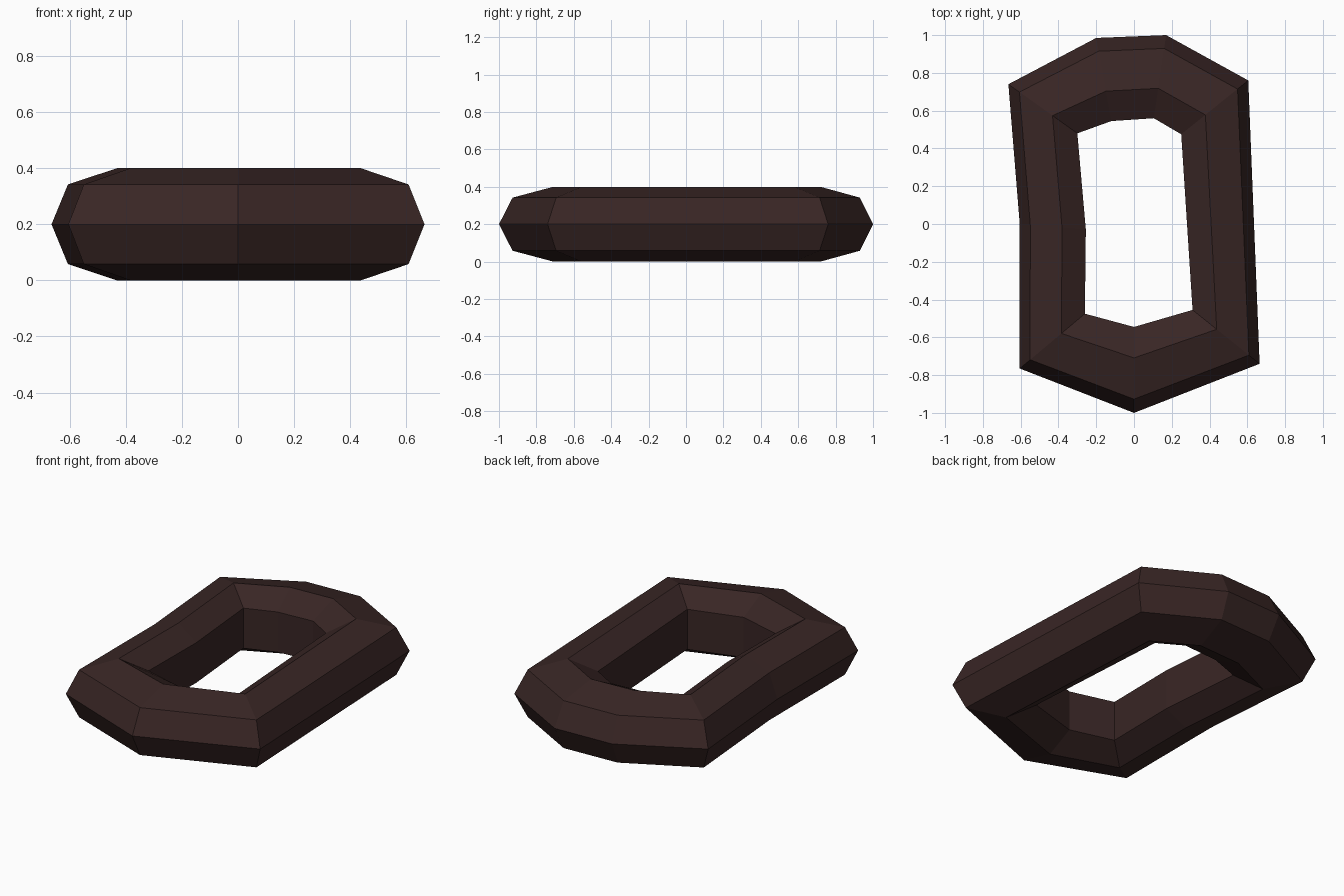
import bpy
import bmesh
from mathutils import Vector

cube = bpy.data.objects.get("Cube")
if cube:
    bpy.data.objects.remove(cube, do_unlink=True)

# Dark iron colour
iron = bpy.data.materials.new("dark_brown_iron")
iron.use_nodes = True
color = (0.040, 0.019, 0.018, 1.0)
iron.diffuse_color = color
shader = next(n for n in iron.node_tree.nodes if n.type == 'BSDF_PRINCIPLED')
shader.inputs["Base Color"].default_value = color
shader.inputs["Roughness"].default_value = 0.8

# Outer and inner outlines of the bent link, counter-clockwise from the front tip
outer = [(0, -1), (.665, -.74), (.605, .76), (.17, 1),
         (-.2, .985), (-.665, .74), (-.605, 0), (-.605, -.765)]
inner = [(0, -.545), (.31, -.455), (.25, .475), (.105, .56),
         (-.12, .545), (-.3, .48), (-.255, -.03), (-.26, -.475)]

# Seven-sided bar section: fraction from outer to inner outline, and height
upper = [(.16, .342), (.64, .4), (1, .32)]
section = [(0, .2)] + upper + [(t, .4 - z) for t, z in reversed(upper)]

# Sweep the section around the link
bm = bmesh.new()
rings = []
for o, i in zip(outer, inner):
    ring = []
    for t, z in section:
        p = Vector(o).lerp(Vector(i), t)
        ring.append(bm.verts.new((p.x, p.y, z)))
    rings.append(ring)

for k, ring in enumerate(rings):
    after = rings[(k + 1) % len(rings)]
    for j in range(len(section)):
        n = (j + 1) % len(section)
        bm.faces.new((ring[j], after[j], after[n], ring[n]))
bmesh.ops.recalc_face_normals(bm, faces=bm.faces)

mesh = bpy.data.meshes.new("chain_link")
bm.to_mesh(mesh)
bm.free()
mesh.materials.append(iron)
link = bpy.data.objects.new("chain_link", mesh)
bpy.context.scene.collection.objects.link(link)
